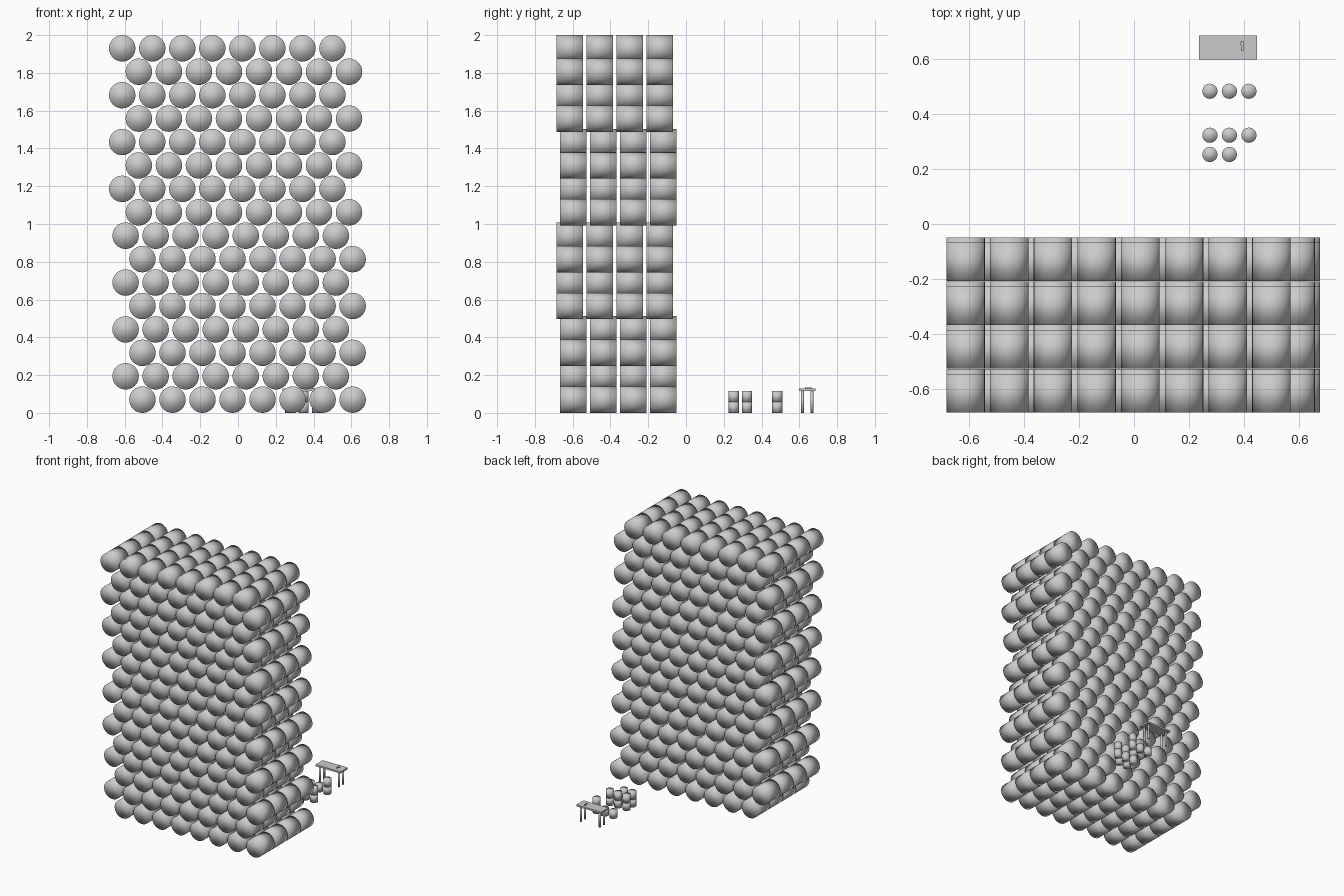
import bpy, bmesh
from mathutils import Matrix

if "Cube" in bpy.data.objects:
    bpy.data.objects.remove(bpy.data.objects["Cube"])


def make_object(name, bm, smooth=False):
    mesh = bpy.data.meshes.new(name)
    for f in bm.faces:
        f.smooth = smooth
    bm.to_mesh(mesh)
    bm.free()
    ob = bpy.data.objects.new(name, mesh)
    bpy.context.collection.objects.link(ob)
    return ob


def cylinder(name, radius, length, loc, axis='Z', sides=32, smooth=True):
    bm = bmesh.new()
    bmesh.ops.create_cone(bm, cap_ends=True, segments=sides,
                          radius1=radius, radius2=radius, depth=length)
    if axis == 'Y':
        bmesh.ops.rotate(bm, verts=bm.verts, matrix=Matrix.Rotation(1.5707963, 3, 'X'))
    ob = make_object(name, bm, smooth)
    ob.location = loc
    return ob


def box(name, size, loc):
    bm = bmesh.new()
    bmesh.ops.create_cube(bm, size=1)
    bmesh.ops.scale(bm, verts=bm.verts, vec=size)
    ob = make_object(name, bm)
    ob.location = loc
    return ob


def array(ob, count, offset):
    mod = ob.modifiers.new("repeat", 'ARRAY')
    mod.count = count
    mod.use_relative_offset = False
    mod.use_constant_offset = True
    mod.constant_offset_displace = offset


# Big pile: 16 staggered rows, each 8 wide and 4 deep
R, L, STEP = 0.07, 0.14, 0.159
for row in range(16):
    if row < 8:
        x0 = -0.506 if row % 2 == 0 else -0.595
    else:
        x0 = -0.525 if row % 2 == 0 else -0.613
    back = -0.05 if (row // 4) % 2 == 0 else -0.068
    y0 = back - L / 2 - 3 * STEP
    barrels = cylinder(f"barrel_row_{row + 1}", R, L, (x0, y0, R + row * 0.124), 'Y')
    array(barrels, 8, (STEP, 0, 0))
    array(barrels, 4, (0, STEP, 0))

# Small upright cans, stacked up to two high
CAN_R, CAN_H = 0.0275, 0.058
stacks = [(0.276, 0.253, 2), (0.347, 0.253, 2),
          (0.276, 0.323, 2), (0.347, 0.323, 2), (0.418, 0.323, 2),
          (0.276, 0.483, 1), (0.347, 0.483, 1), (0.418, 0.483, 2)]
for i, (x, y, n) in enumerate(stacks):
    for k in range(n):
        cylinder(f"small_can_{i + 1}_{k + 1}", CAN_R, CAN_H - 0.001,
                 (x, y, CAN_H * (k + 0.5)))

# Table with four round legs
box("table_top", (0.211, 0.087, 0.013), (0.342, 0.6415, 0.1215))
for sx in (-1, 1):
    for sy in (-1, 1):
        cylinder("table_leg", 0.008, 0.116,
                 (0.342 + sx * 0.08, 0.6415 + sy * 0.025, 0.058), sides=16)

# Small hand tool lying on the table
box("tool_body", (0.008, 0.036, 0.007), (0.394, 0.648, 0.131))
box("tool_grip", (0.016, 0.010, 0.007), (0.393, 0.656, 0.131))
